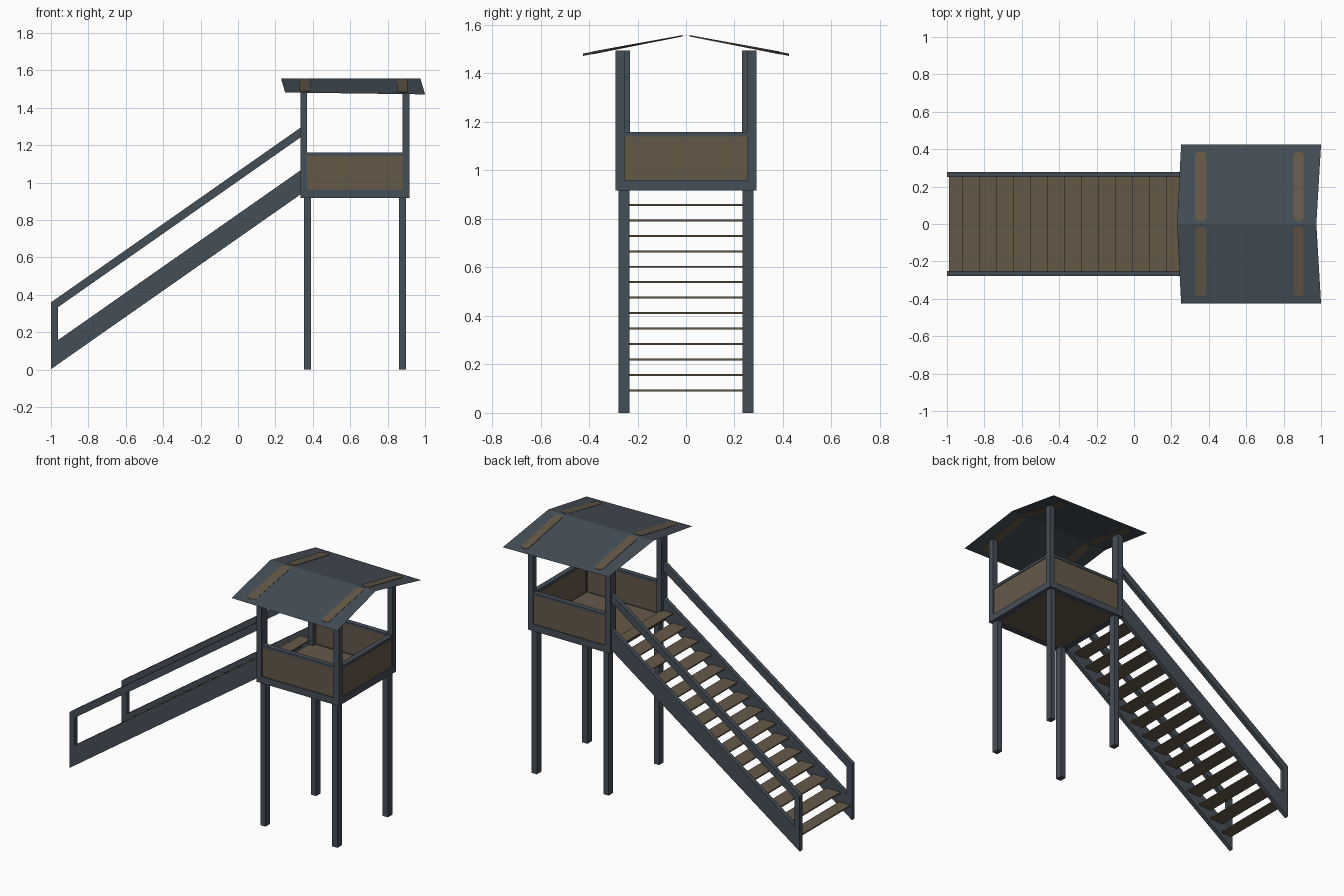
import bpy, math

if "Cube" in bpy.data.objects:
    bpy.data.objects.remove(bpy.data.objects["Cube"])


def mat(name, col):
    m = bpy.data.materials.new(name)
    m.diffuse_color = (*col, 1)
    m.use_nodes = True
    m.node_tree.nodes["Principled BSDF"].inputs["Base Color"].default_value = m.diffuse_color
    return m


SLATE = mat("slate_paint", (0.060, 0.077, 0.095))
BROWN = mat("brown_wood", (0.130, 0.098, 0.064))


def mesh(name, verts, faces, m):
    me = bpy.data.meshes.new(name)
    me.from_pydata(verts, [], faces)
    me.materials.append(m)
    ob = bpy.data.objects.new(name, me)
    bpy.context.collection.objects.link(ob)
    return ob


def box(name, x0, x1, y0, y1, z0, z1, m):
    v = [(x, y, z) for x in (x0, x1) for y in (y0, y1) for z in (z0, z1)]
    f = [(0, 1, 3, 2), (4, 6, 7, 5), (0, 4, 5, 1), (2, 3, 7, 6), (0, 2, 6, 4), (1, 5, 7, 3)]
    return mesh(name, v, f, m)


def slanted(name, x0, x1, za, zb, y0, y1, slope, m):
    """Sloping board: za..zb is its vertical extent at x0."""
    r = slope * (x1 - x0)
    prof = [(x0, za), (x1, za + r), (x1, zb + r), (x0, zb)]
    v = [(x, y, z) for y in (y0, y1) for x, z in prof]
    f = [(0, 1, 2, 3), (7, 6, 5, 4)] + [(i, i + 4, (i + 1) % 4 + 4, (i + 1) % 4) for i in range(4)]
    return mesh(name, v, f, m)


X0, X1, Y = 0.333, 0.917, 0.29      # cabin footprint
ZB, ZF, ZR = 0.917, 0.96, 1.16      # frame bottom, frame top, rail top
SLOPE = 0.70

for s, side in ((-1, "front"), (1, "back")):
    def ybox(name, x0, x1, ya, yb, z0, z1, m):
        a, b = sorted((s * ya, s * yb))
        return box(side + "_" + name, x0, x1, a, b, z0, z1, m)

    # legs and roof posts
    ybox("left_leg", 0.353, 0.39, 0.233, 0.278, 0, ZB + 0.01, SLATE)
    ybox("right_leg", 0.861, 0.898, 0.233, 0.278, 0, ZB + 0.01, SLATE)
    ybox("left_post", X0, 0.37, 0.23, Y, ZB, 1.495, SLATE)
    ybox("right_post", 0.88, X1, 0.253, Y, ZB, 1.495, SLATE)
    # side frame, panel and rail
    ybox("sill", 0.37, 0.88, 0.253, Y, ZB, ZF, SLATE)
    ybox("panel", 0.37, 0.88, 0.26, 0.283, ZF, 1.143, BROWN)
    ybox("rail", 0.37, 0.88, 0.255, 0.288, 1.143, ZR, SLATE)
    # stair side board, handrail and newel post
    a, b = sorted((s * 0.25, s * 0.278))
    slanted(side + "_stringer", -1, X0, 0.003, 0.132, a, b, SLOPE, SLATE)
    slanted(side + "_handrail", -1, X0, 0.308, 0.36, a, b, SLOPE, SLATE)
    slanted(side + "_newel", -1, -0.962, 0.12, 0.32, a, b, SLOPE, SLATE)

# right end wall, open left end with a sill only
box("end_sill", 0.88, X1, -0.253, 0.253, ZB, ZF, SLATE)
box("end_panel", 0.887, 0.91, -0.253, 0.253, ZF, 1.14, BROWN)
box("end_rail", 0.882, 0.915, -0.253, 0.253, 1.14, ZR - 0.002, SLATE)
box("entry_sill", X0, 0.37, -0.23, 0.23, ZB, ZF - 0.005, SLATE)
box("floor", 0.345, 0.88, -0.253, 0.253, ZB + 0.004, ZF - 0.002, BROWN)

# open stair treads
for i in range(15):
    front = -1.009 + 0.091 * i
    z = 0.105 + 0.0637 * i - 0.008
    box("tread_%02d" % (i + 1), max(front, -0.99), min(front + 0.1, 0.345), -0.25, 0.25, z - 0.008, z, BROWN)

# thin gable roof, ridge set slightly left of the eaves
mesh("roof", [(0.252, -0.425, 1.482), (1.0, -0.425, 1.472), (0.975, 0, 1.558),
              (0.23, 0, 1.558), (0.252, 0.425, 1.482), (1.0, 0.425, 1.472)],
     [(0, 1, 2, 3), (3, 2, 5, 4)], SLATE)


# wooden rafter strips showing on both faces of the roof
def roof_z(x, y):
    eave = 1.482 - 0.01 * (x - 0.252) / 0.748
    return 1.558 - (1.558 - eave) * abs(y) / 0.425


for s, side in ((-1, "front"), (1, "back")):
    for tag, xa, xb in (("left", 0.327, 0.388), ("right", 0.853, 0.906)):
        c = 0.015
        out = [(xa + c, 0.015), (xb - c, 0.015), (xb, 0.015 + c), (xb, 0.385 - c),
               (xb - c, 0.385), (xa + c, 0.385), (xa, 0.385 - c), (xa, 0.015 + c)]
        v = [(x, s * y, roof_z(x, y) + d) for d in (-0.0025, 0.0025) for x, y in out]
        n = len(out)
        f = [tuple(range(n))[::-1], tuple(range(n, 2 * n))]
        f += [(i, (i + 1) % n, (i + 1) % n + n, i + n) for i in range(n)]
        if s < 0:
            f = [q[::-1] for q in f]
        mesh("%s_%s_rafter" % (side, tag), v, f, BROWN)
